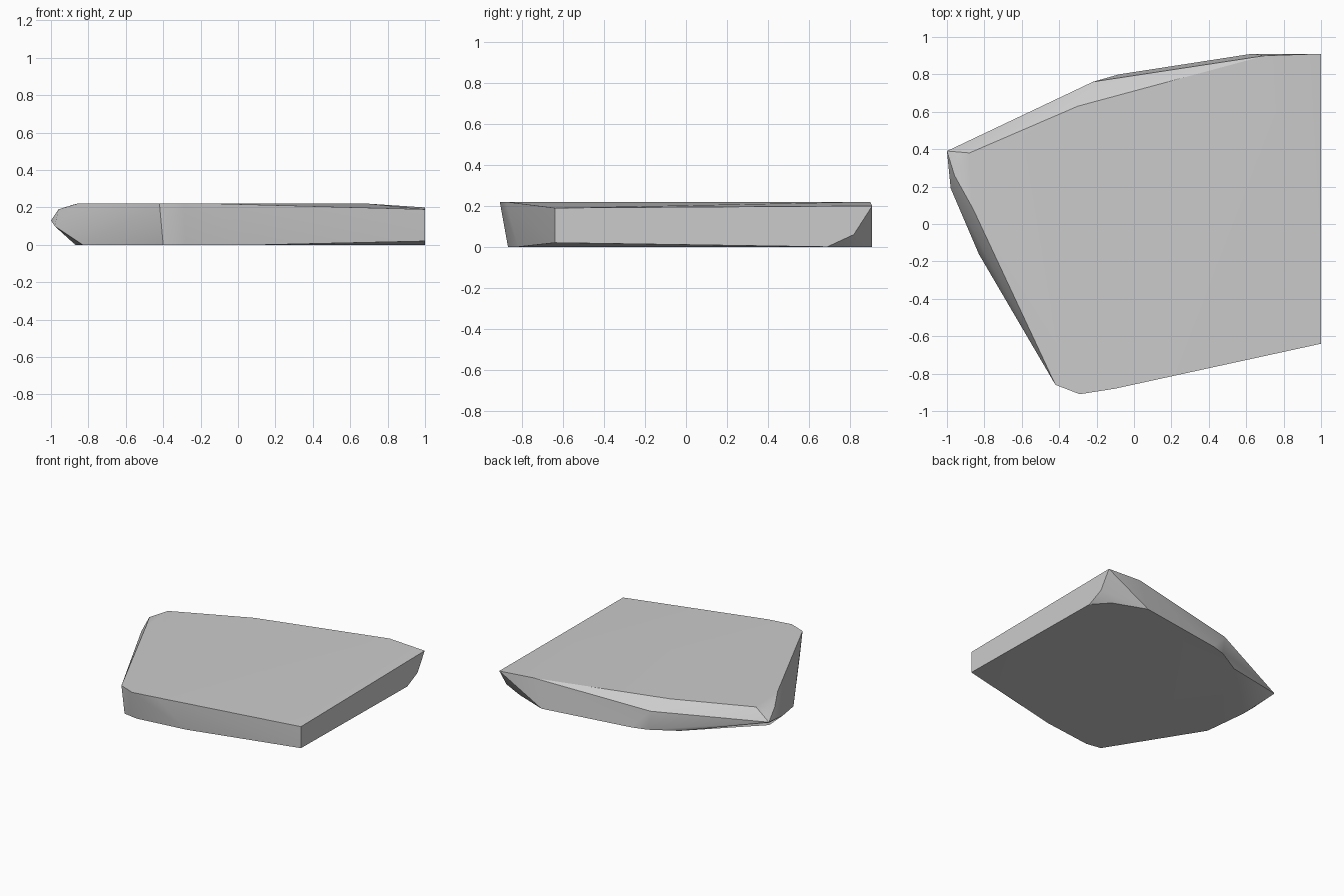
import bpy
import bmesh
import math

cube = bpy.data.objects.get("Cube")
if cube:
    bpy.data.objects.remove(cube, do_unlink=True)

# Stone colour
stone = bpy.data.materials.new("stone grey")
stone.use_nodes = True
grey = (0.6, 0.6, 0.6, 1.0)
stone.diffuse_color = grey
bsdf = stone.node_tree.nodes["Principled BSDF"]
bsdf.inputs["Base Color"].default_value = grey
bsdf.inputs["Roughness"].default_value = 0.9

# Flat top outline, dipping slightly at the broken straight side
top_rim = [(-.42, -.86, .22), (-.29, -.91, .22), (-.1, -.88, .22),
           (1, -.64, .19), (1, .91, .2), (.7, .9, .22),
           (-.2, .655, .22), (-.3, .63, .22), (-.88, .38, .215),
           (-.96, .26, .19), (-.86, .08, .22)]

# Chipped corners between top and bottom
chips = [(-1, .39, .13), (-.98, .19, .1), (-.22, .76, .15), (1, .82, .06)]

# Underside outline
bottom_rim = [(-.4, -.85, 0), (-.28, -.87, 0), (.12, -.82, 0),
              (1, -.64, .02), (1, .69, 0), (.89, .81, 0), (.63, .91, 0),
              (-.08, .8, 0), (-.2, .765, 0), (-.4, .65, 0),
              (-.87, .2, 0), (-.83, -.16, 0)]

# Slab is the convex shell of the three outlines
bm = bmesh.new()
for point in top_rim + chips + bottom_rim:
    bm.verts.new(point)
hull = bmesh.ops.convex_hull(bm, input=bm.verts[:])
loose = [v for v in bm.verts if not v.link_faces]
bmesh.ops.delete(bm, geom=loose, context="VERTS")
bmesh.ops.dissolve_limit(bm, angle_limit=math.radians(1.5),
                         verts=bm.verts[:], edges=bm.edges[:])
bmesh.ops.recalc_face_normals(bm, faces=bm.faces[:])

mesh = bpy.data.meshes.new("stone_slab")
bm.to_mesh(mesh)
bm.free()
mesh.materials.append(stone)
slab = bpy.data.objects.new("stone_slab", mesh)
bpy.context.collection.objects.link(slab)

# Soft facets with crisp broken edges
bpy.ops.object.select_all(action="DESELECT")
slab.select_set(True)
bpy.context.view_layer.objects.active = slab
bpy.ops.object.shade_smooth_by_angle(angle=math.radians(30))
weighted = slab.modifiers.new("weighted_normals", "WEIGHTED_NORMAL")
weighted.keep_sharp = True
